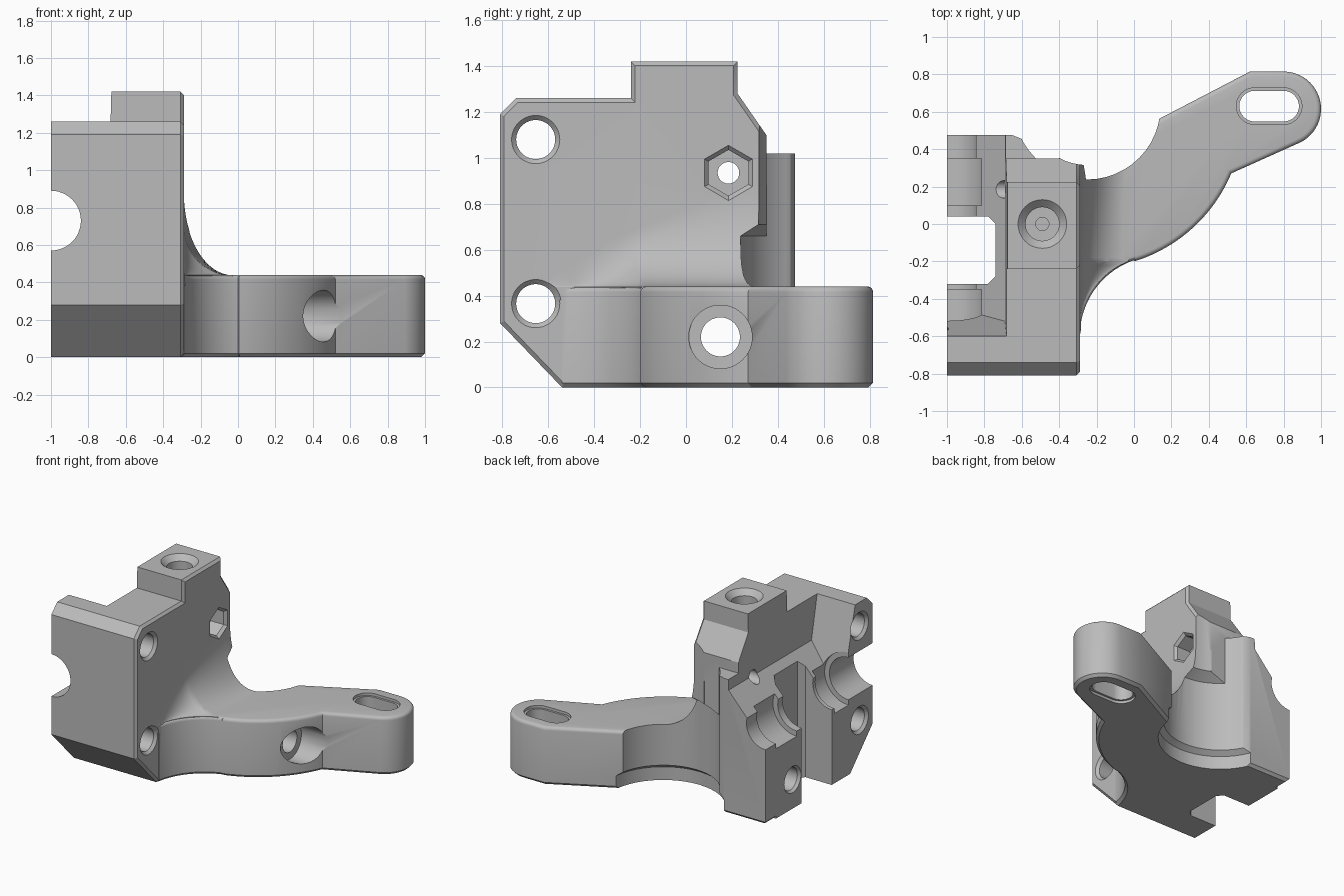
import bpy, bmesh, math

if "Cube" in bpy.data.objects:
    bpy.data.objects.remove(bpy.data.objects["Cube"])

grey = bpy.data.materials.new("light grey plastic")
grey.use_nodes = True
colour = (0.5, 0.5, 0.5, 1)
grey.diffuse_color = colour
grey.node_tree.nodes["Principled BSDF"].inputs["Base Color"].default_value = colour

PLACE = {
    "x": lambda a, b, d: (d, a, b),
    "y": lambda a, b, d: (a, d, b),
    "z": lambda a, b, d: (a, b, d),
}


def arc(cx, cy, r, start, end, n=16):
    angles = [math.radians(start + (end - start) * i / n) for i in range(n + 1)]
    return [(cx + r * math.cos(t), cy + r * math.sin(t)) for t in angles]


def circle(cx, cy, r, n=48):
    return arc(cx, cy, r, 0, 360, n)[:-1]


def stadium(x0, x1, y, r):
    return arc(x1, y, r, -90, 90) + arc(x0, y, r, 90, 270)


def loft(name, rings):
    """Closed solid through rings of equal point count."""
    bm = bmesh.new()
    loops = [[bm.verts.new(p) for p in ring] for ring in rings]
    n = len(loops[0])
    for a, b in zip(loops, loops[1:]):
        for i in range(n):
            bm.faces.new((a[i], a[(i + 1) % n], b[(i + 1) % n], b[i]))
    bm.faces.new(loops[0])
    bm.faces.new(loops[-1])
    bmesh.ops.recalc_face_normals(bm, faces=bm.faces)
    mesh = bpy.data.meshes.new(name)
    bm.to_mesh(mesh)
    bm.free()
    ob = bpy.data.objects.new(name, mesh)
    bpy.context.collection.objects.link(ob)
    mesh.materials.append(grey)
    return ob


def prism(name, pts, axis, lo, hi):
    return loft(name, [[PLACE[axis](a, b, d) for a, b in pts] for d in (lo, hi)])


def turned(name, cx, cy, axis, steps, sides=48):
    """Turned solid from (depth, radius) steps."""
    return loft(name, [[PLACE[axis](a, b, d) for a, b in circle(cx, cy, r, sides)]
                       for d, r in steps])


def bevel_rim(ob, axis, level, width, segments):
    bm = bmesh.new()
    bm.from_mesh(ob.data)
    rim = [e for e in bm.edges if all(abs(v.co[axis] - level) < 1e-4 for v in e.verts)]
    bmesh.ops.bevel(bm, geom=rim, offset=width, segments=segments,
                    profile=0.5, affect="EDGES")
    bm.to_mesh(ob.data)
    bm.free()


def combine(target, tool, operation):
    bpy.context.view_layer.objects.active = target
    mod = target.modifiers.new("join", "BOOLEAN")
    mod.operation, mod.solver, mod.object = operation, "EXACT", tool
    bpy.ops.object.modifier_apply(modifier=mod.name)
    bpy.data.objects.remove(tool)


# Main block with its raised screw tower
side = [(-0.54, 0), (-0.81, 0.28), (-0.81, 1.19), (-0.74, 1.26), (-0.24, 1.26),
        (-0.24, 1.42), (0.225, 1.42), (0.225, 1.28), (0.35, 1.1), (0.35, 0)]
body = prism("extruder_bracket", side, "x", -1, -0.29)
bevel_rim(body, 0, -0.29, 0.018, 1)

# Rear bearing block, hollowed by the full height round clearance
rear = [(-1, 0), (-1, 0.475), (-0.65, 0.475), (-0.6, 0.455), (-0.55, 0.41),
        (-0.47, 0.37), (-0.36, 0.34), (-0.36, 0)]
rear_block = prism("rear_block", rear, "z", 0, 1.02)
bevel_rim(rear_block, 2, 0, 0.02, 1)
combine(rear_block, turned("rear_clearance", -0.25, 0.63, "z",
                           [(-0.1, 0.392), (1.6, 0.392)]), "DIFFERENCE")
combine(body, rear_block, "UNION")

# Side arm with rounded tip
outline = ([(-0.5, -0.54)] + arc(0.14, -0.6, 0.43, 172, 109)
           + arc(-0.244, 0.592, 0.829, -72.5, -22.8, 24)
           + arc(0.8, 0.615, 0.2, -62, 90, 24)
           + [(0.62, 0.815), (0.13, 0.56), (-0.1, 0.45), (-0.5, 0.3)])
arm = prism("arm", outline, "z", 0, 0.44)
bevel_rim(arm, 2, 0.44, 0.025, 4)
bevel_rim(arm, 2, 0, 0.02, 1)
combine(body, arm, "UNION")

# Sweeping web that blends the arm into the wall, kept inside the arm outline
rings = []
for i in range(49):
    y = -0.6 + i * 0.02
    t = min((y + 0.62) / 0.85, 1.05)
    room = 0.43 - math.sqrt(0.43 ** 2 - min(y + 0.6, 0.4) ** 2) - 0.012
    w = max(0.006, min(room, 0.47 * max(t, 0.6)))
    h = 0.43 * t ** 0.7
    curve = [(-0.29 + w * (1 - math.cos(k * math.pi / 32)),
              0.438 + h * (1 - math.sin(k * math.pi / 32))) for k in range(17)]
    section = [(-0.4, 0.38), (-0.4, curve[0][1])] + curve + [(curve[-1][0], 0.38)]
    rings.append([(x, y, z) for x, z in section])
combine(body, loft("web", rings), "UNION")

# Stepped round clearance behind the arm, under the overhanging upper wall
cutters = [turned("round_clearance", -0.25, 0.63, "z",
                  [(-0.1, 0.43), (0.1, 0.43), (0.13, 0.392), (0.66, 0.392),
                   (0.71, 0.315), (1.6, 0.315)])]

# Upper left pocket with sloped floor and leaning front wall
pocket = [(-1.1, 0.49), (-0.69, 0.94), (-0.675, 1.5), (-1.1, 1.5)]
cutters.append(loft("pocket", [[(x, -0.6 + 0.25 * (1.26 - z), z) for x, z in pocket],
                               [(x, 1, z) for x, z in pocket]]))

# Drive slot
slot = [(-1.1, -0.32), (-0.78, -0.32), (-0.74, -0.28), (-0.74, 0.0),
        (-0.78, 0.04), (-1.1, 0.04)]
cutters.append(prism("drive_slot", slot, "z", -0.1, 1.5))

# Shaft bore and bearing seats
cutters.append(turned("shaft_bore", -1, 0.73, "y", [(-0.9, 0.16), (0.9, 0.16)]))
for lo, hi in ((-0.52, -0.35), (0.1, 0.35)):
    cutters.append(turned("bearing_seat", -1, 0.73, "y", [(lo, 0.2), (hi, 0.2)]))

# Cross screw holes with countersinks
for z in (1.08, 0.365):
    cutters.append(turned("screw_hole", -0.655, z, "x",
                          [(-1.02, 0.125), (-0.98, 0.085), (-0.31, 0.085), (-0.27, 0.125)]))

# Long screw hole through arm and rear block
cutters.append(turned("long_hole", 0.15, 0.22, "x",
                      [(-1.02, 0.115), (-0.98, 0.085), (0.33, 0.085),
                       (0.331, 0.138), (1.2, 0.138)]))

# Nut trap with a chamfered mouth
trap = [(-0.42, 0.1), (-0.31, 0.1), (-0.25, 0.16)]
cutters.append(loft("nut_trap", [[(d, y, z) for y, z in arc(0.185, 0.935, r, 30, 330, 5)]
                                 for d, r in trap]))
cutters.append(turned("nut_hole", 0.185, 0.935, "x", [(-1.1, 0.047), (-0.4, 0.047)]))

# Tower screw hole
cutters.append(turned("tower_hole", -0.49, 0, "z",
                      [(0.8, 0.035), (1.08, 0.035), (1.081, 0.09),
                       (1.38, 0.09), (1.44, 0.15)]))

# Adjustment slot in the arm tip
cutters.append(prism("tip_slot", stadium(0.645, 0.8, 0.63, 0.082), "z", -0.1, 0.6))
for lo, hi in ((0.42, 0.5), (-0.1, 0.02)):
    cutters.append(prism("tip_slot_rim", stadium(0.645, 0.8, 0.63, 0.098), "z", lo, hi))

for cutter in cutters:
    combine(body, cutter, "DIFFERENCE")

# Smooth curved faces, keep edges crisp
bpy.ops.object.select_all(action="DESELECT")
body.select_set(True)
bpy.context.view_layer.objects.active = body
bpy.ops.object.shade_smooth_by_angle(angle=math.radians(28))
